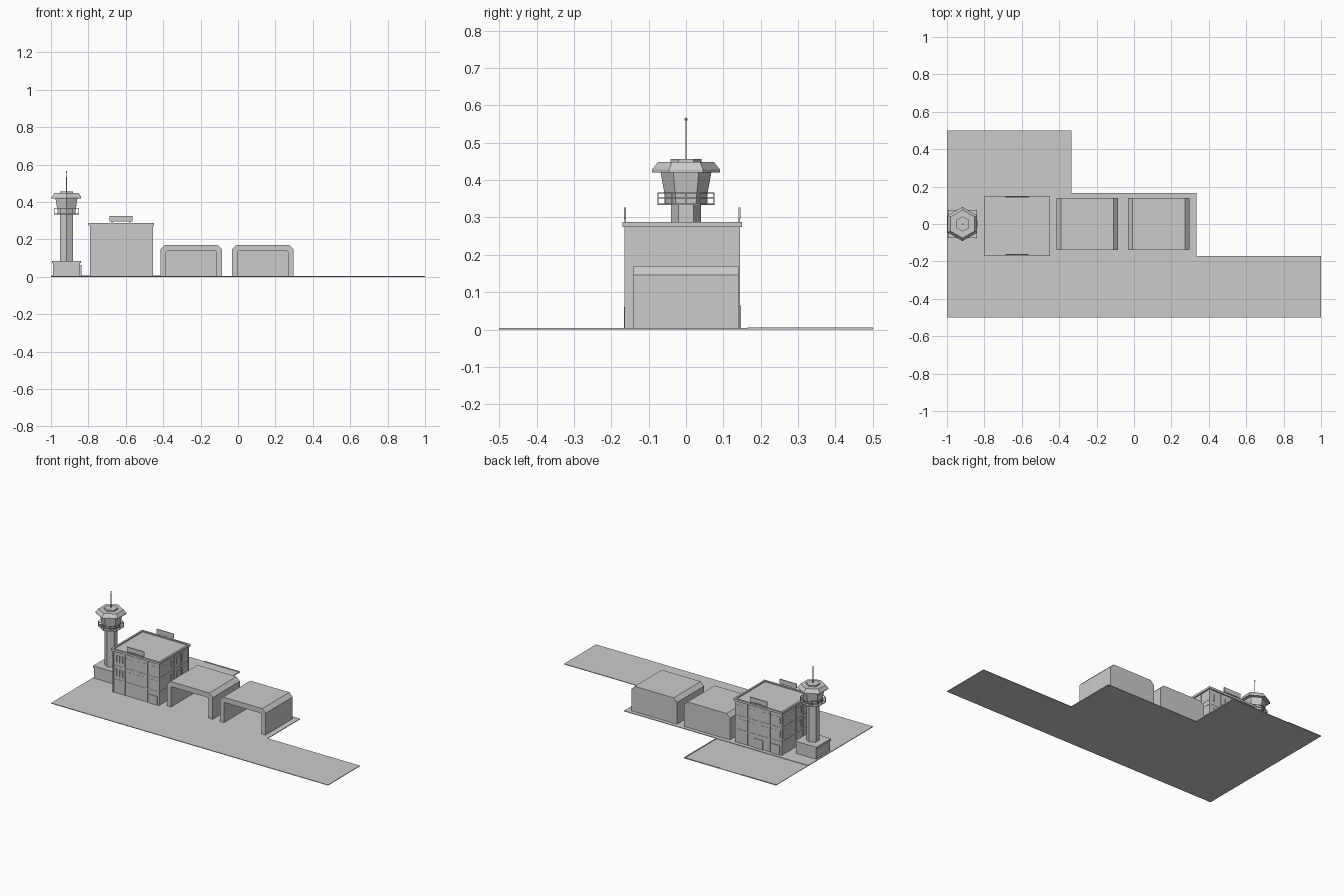
import bpy, bmesh, math
from mathutils import Vector

if "Cube" in bpy.data.objects:
    bpy.data.objects.remove(bpy.data.objects["Cube"], do_unlink=True)

concrete = bpy.data.materials.new("light_grey")
concrete.use_nodes = True
GREY = (0.6, 0.6, 0.6, 1)
concrete.diffuse_color = GREY
concrete.node_tree.nodes["Principled BSDF"].inputs["Base Color"].default_value = GREY


def finish(name, bm):
    bmesh.ops.recalc_face_normals(bm, faces=bm.faces)
    mesh = bpy.data.meshes.new(name)
    bm.to_mesh(mesh)
    bm.free()
    mesh.materials.append(concrete)
    obj = bpy.data.objects.new(name, mesh)
    bpy.context.collection.objects.link(obj)
    return obj


def add_box(bm, x0, x1, y0, y1, z0, z1):
    verts = bmesh.ops.create_cube(bm, size=1)["verts"]
    for v in verts:
        v.co = ((x0 + x1) / 2 + v.co.x * (x1 - x0),
                (y0 + y1) / 2 + v.co.y * (y1 - y0),
                (z0 + z1) / 2 + v.co.z * (z1 - z0))


def boxes(name, *sizes):
    bm = bmesh.new()
    for s in sizes:
        add_box(bm, *s)
    return finish(name, bm)


def prism(name, outline, place, depth):
    """Extrude a 2D outline; place maps a 2D point to 3D."""
    bm = bmesh.new()
    face = bm.faces.new([bm.verts.new(place(*p)) for p in outline])
    out = bmesh.ops.extrude_face_region(bm, geom=[face])["geom"]
    bmesh.ops.translate(bm, vec=depth, verts=[g for g in out if isinstance(g, bmesh.types.BMVert)])
    return finish(name, bm)


def hexagon(r, z, cx):
    return [Vector((cx + r * math.cos(a), r * math.sin(a), z))
            for a in (math.pi / 2 + k * math.pi / 3 for k in range(6))]


def hex_stack(name, profile, cx):
    """Six-sided solid from (radius, height) pairs."""
    bm = bmesh.new()
    rings = [[bm.verts.new(p) for p in hexagon(r, z, cx)] for r, z in profile]
    for a, b in zip(rings, rings[1:]):
        for i in range(6):
            j = (i + 1) % 6
            bm.faces.new((a[i], a[j], b[j], b[i]))
    bm.faces.new(rings[0])
    bm.faces.new(rings[-1])
    return finish(name, bm)


# Paved ground and the separate rear lot with its low kerb
G = 0.004
prism("ground", [(-1, -0.5), (1, -0.5), (1, -0.17), (0.333, -0.17), (0.333, 0.165), (-1, 0.165)],
      lambda x, y: (x, y, 0), (0, 0, G))
boxes("rear_lot", (-1, -0.335, 0.165, 0.5, 0, 0.003))
boxes("rear_kerb",
      (-1, -0.335, 0.165, 0.171, 0, 0.006), (-0.341, -0.335, 0.165, 0.5, 0, 0.006),
      (-1, -0.75, 0.494, 0.5, 0, 0.006), (-0.59, -0.335, 0.494, 0.5, 0, 0.006))

# Control tower: base, shaft, cab, roof
TX = -0.917
boxes("tower_base", (TX - 0.072, TX + 0.072, -0.07, 0.07, 0, 0.075),
      (TX - 0.077, TX + 0.077, -0.075, 0.075, 0.073, 0.086))
boxes("tower_door", (TX + 0.07, TX + 0.08, -0.02, 0.02, 0, 0.062))
hex_stack("tower_shaft", [(0.04, 0.08), (0.04, 0.338)], TX)
hex_stack("walkway_deck", [(0.076, 0.333), (0.076, 0.338)], TX)
hex_stack("tower_cab", [(0.054, 0.337), (0.056, 0.355), (0.068, 0.421)], TX)
hex_stack("tower_roof", [(0.091, 0.42), (0.091, 0.428), (0.075, 0.448),
                         (0.041, 0.448), (0.041, 0.457)], TX)

# Walkway railing: corner posts, mid posts and two rails
bm = bmesh.new()
for k in range(6):
    a, b = hexagon(0.0745, 0, TX)[k], hexagon(0.0745, 0, TX)[(k + 1) % 6]
    for p in (a, (a + b) / 2):
        add_box(bm, p.x - 0.0013, p.x + 0.0013, p.y - 0.0013, p.y + 0.0013, 0.336, 0.367)
    for z in (0.352, 0.366):
        d = b - a
        verts = bmesh.ops.create_cube(bm, size=1)["verts"]
        for v in verts:
            side = Vector((-d.y, d.x, 0)).normalized()
            v.co = (a + b) / 2 + d * v.co.x + side * v.co.y * 0.0025 + Vector((0, 0, z + v.co.z * 0.0025))
finish("walkway_railing", bm)

# Antenna mast with tip
hex_stack("antenna", [(0.002, 0.455), (0.0015, 0.559), (0.0035, 0.560),
                      (0.0035, 0.565), (0.001, 0.567)], TX)

# Terminal body
X0, X1, Y0, Y1, TOP = -0.79, -0.456, -0.162, 0.142, 0.275
boxes("terminal_body", (X0, X1, Y0, Y1, 0, TOP))

# Parapet: four walls around a sunken roof
px0, px1, py0, py1, t = X0 - 0.008, X1 + 0.008, Y0 - 0.008, Y1 + 0.008, 0.012
boxes("terminal_parapet",
      (px0, px1, py0, py0 + t, TOP, 0.288), (px0, px1, py1 - t, py1, TOP, 0.288),
      (px0, px0 + t, py0, py1, TOP, 0.288), (px1 - t, px1, py0, py1, TOP, 0.288))
boxes("terminal_roof", (px0, px1, py0, py1, TOP - 0.001, 0.281))

# Shallow facade: pilasters, floor bands and window panes on all sides
pilasters, bands, panes = bmesh.new(), bmesh.new(), bmesh.new()
OUT, BAYS = 0.0025, 4


def on_wall(bm, wall, u0, u1, z0, z1, out):
    """Plate on a wall; u runs 0..1 along it."""
    if wall in ("front", "back"):
        a, b = X0 + u0 * (X1 - X0), X0 + u1 * (X1 - X0)
        y0, y1 = (Y0 - out, Y0) if wall == "front" else (Y1, Y1 + out)
        add_box(bm, a, b, y0, y1, z0, z1)
    else:
        a, b = Y0 + u0 * (Y1 - Y0), Y0 + u1 * (Y1 - Y0)
        x0, x1 = (X0 - out, X0) if wall == "right" else (X1, X1 + out)
        add_box(bm, x0, x1, a, b, z0, z1)


for wall in ("front", "back", "left", "right"):
    for i in range(BAYS + 1):
        u = 0.012 + i / BAYS * 0.976
        on_wall(pilasters, wall, u - 0.012, u + 0.012, 0, TOP, OUT)
    for z in (0.085, 0.175):
        on_wall(bands, wall, 0, 1, z, z + 0.008, OUT * 0.7)
    for i in range(BAYS):
        for z in (0.115, 0.205):
            for j in range(3):
                u = (i + 0.12 + j * 0.26) / BAYS
                on_wall(panes, wall, u, u + 0.055, z, z + 0.045, 0.001)
finish("terminal_pilasters", pilasters)
finish("terminal_floor_bands", bands)
finish("terminal_windows", panes)

# Entrances on the front and back
doors = bmesh.new()
on_wall(doors, "front", 0.78, 0.96, 0, 0.06, 0.004)
on_wall(doors, "back", 0.04, 0.22, 0, 0.065, 0.005)
on_wall(doors, "back", 0.4, 0.6, 0, 0.065, 0.005)
finish("terminal_doors", doors)

# Blank roof sign boards on short legs
for name, y in (("front_sign", -0.163), ("back_sign", 0.143)):
    boxes(name, (-0.687, -0.563, y - 0.003, y + 0.003, 0.296, 0.326),
          (-0.675, -0.669, y - 0.002, y + 0.002, 0.28, 0.3),
          (-0.581, -0.575, y - 0.002, y + 0.002, 0.28, 0.3))

# Hangars: chamfered shell open to the front, closed at the back
W, H, C, T, D = 0.165, 0.17, 0.024, 0.029, 0.14
ARCH = [(-W, 0), (-W, H - C), (-W + C, H), (W - C, H), (W, H - C), (W, 0),
        (W - T, 0), (W - T, 0.13), (W - T - 0.007, 0.137),
        (-W + T + 0.007, 0.137), (-W + T, 0.13), (-W + T, 0)]
for name, cx in (("west_hangar", -0.25), ("east_hangar", 0.132)):
    prism(name + "_shell", ARCH, lambda x, z: (cx + x, -D, z), (0, 2 * D - 0.01, 0))
    prism(name + "_back_wall", ARCH[:6], lambda x, z: (cx + x, D - 0.01, z), (0, 0.01, 0))
